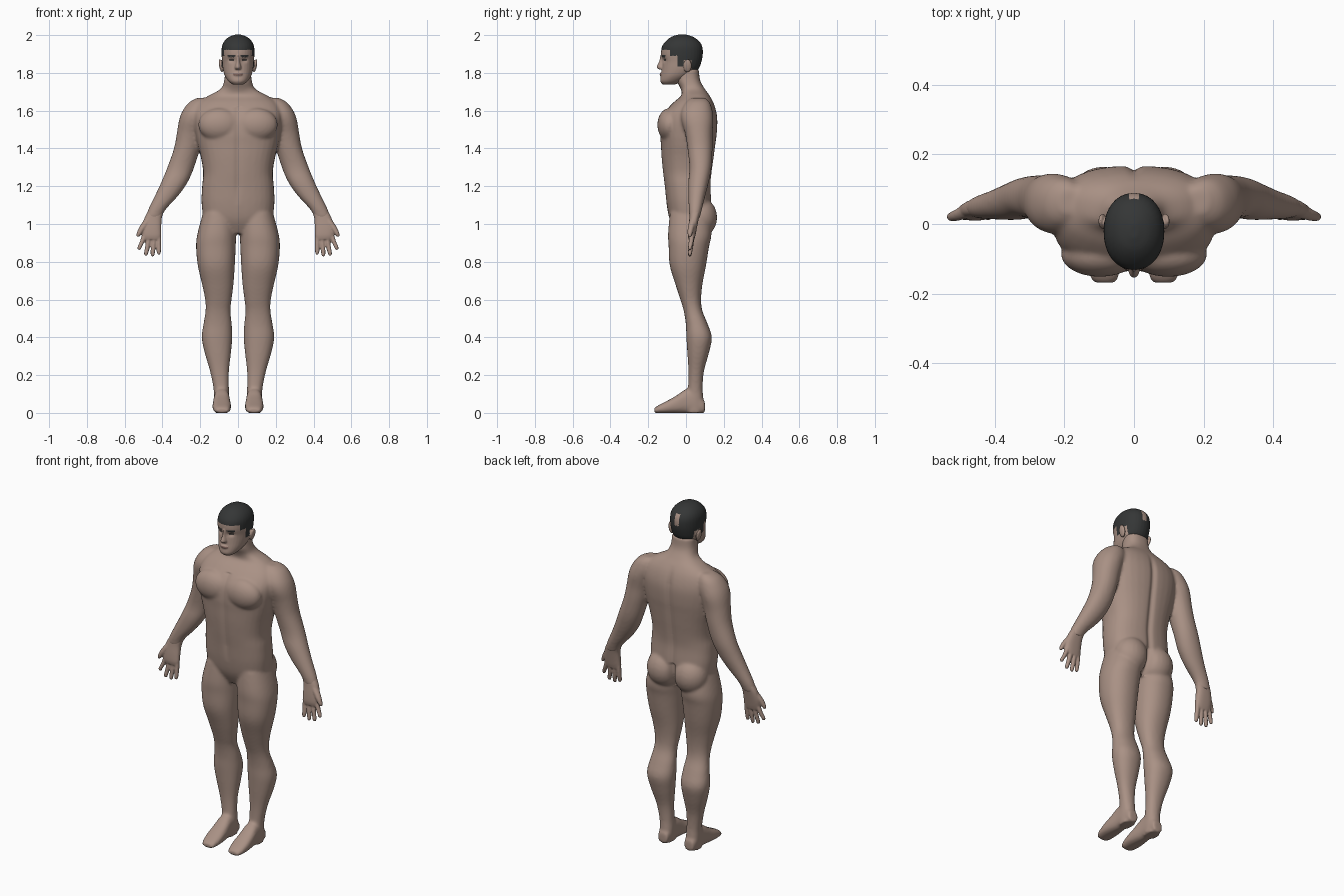
import bpy, bmesh, math
from mathutils import Matrix, Vector


def material(name, rgb):
    m = bpy.data.materials.new(name)
    m.diffuse_color = (*rgb, 1)
    return m


SKIN = material("skin", (0.40, 0.285, 0.235))
HAIR = material("dark hair", (0.035, 0.037, 0.037))
LIPS = material("lips", (0.22, 0.13, 0.11))
EYES = material("eyes", (0.06, 0.05, 0.045))


def smooth_rows(rows, steps=4):
    """Catmull-Rom interpolation between hand-set sections."""
    out = []
    for i in range(len(rows) - 1):
        p0, p1, p2 = rows[max(i - 1, 0)], rows[i], rows[i + 1]
        p3 = rows[min(i + 2, len(rows) - 1)]
        for k in range(steps):
            t = k / steps
            out.append([0.5 * (2 * b + (c - a) * t + (2 * a - 5 * b + 4 * c - d) * t * t
                               + (3 * b - a - 3 * c + d) * t ** 3)
                        for a, b, c, d in zip(p0, p1, p2, p3)])
    return out + [list(rows[-1])]


def loft(bm, rows, power=2.2, sides=(1,), along_y=False, n=32):
    """Rows: (position, centre x, half width, front, back) of rounded sections."""
    for s in sides:
        rings = []
        for p, cx, rx, f, b in smooth_rows(rows):
            ring = []
            for k in range(n):
                a = 2 * math.pi * k / n
                c, d = math.cos(a), math.sin(a)
                u = s * (cx + rx * math.copysign(abs(c) ** (2 / power), c))
                v = (f + b) / 2 + (b - f) / 2 * math.copysign(abs(d) ** (2 / power), d)
                ring.append(bm.verts.new((u, p, v) if along_y else (u, v, p)))
            rings.append(ring)
        for r, q in zip(rings, rings[1:]):
            for k in range(n):
                j = (k + 1) % n
                bm.faces.new((r[k], r[j], q[j], q[k]))
        bm.faces.new(rings[0])
        bm.faces.new(rings[-1])


def ball(bm, centre, radii, sides=(-1, 1), tilt=0):
    for s in sides:
        m = (Matrix.Translation((s * centre[0], centre[1], centre[2]))
             @ Matrix.Rotation(s * tilt, 4, 'Y') @ Matrix.Diagonal((*radii, 1)))
        bmesh.ops.create_uvsphere(bm, u_segments=24, v_segments=16, radius=1, matrix=m)


def fuse(name, bm, voxel, iterations, sculpt=None, paint=None):
    """Merge overlapping volumes into one smooth skin, then sculpt and colour it."""
    bmesh.ops.recalc_face_normals(bm, faces=bm.faces)
    raw = bpy.data.meshes.new(name)
    bm.to_mesh(raw)
    bm.free()
    ob = bpy.data.objects.new(name, raw)
    bpy.context.collection.objects.link(ob)
    mod = ob.modifiers.new("fuse", 'REMESH')
    mod.mode, mod.voxel_size = 'VOXEL', voxel
    mod = ob.modifiers.new("soften", 'SMOOTH')
    mod.factor, mod.iterations = 0.5, iterations
    dg = bpy.context.evaluated_depsgraph_get()
    me = bpy.data.meshes.new_from_object(ob.evaluated_get(dg))
    ob.modifiers.clear()
    ob.data = me
    me.materials.clear()
    for m in (SKIN, HAIR, LIPS, EYES) if paint else (SKIN,):
        me.materials.append(m)
    if sculpt:
        for v in me.vertices:
            v.co.y += sculpt(*v.co)
    for p in me.polygons:
        p.use_smooth = True
        p.material_index = paint(*p.center) if paint else 0
    return ob


BOTH = (-1, 1)

# Body: trunk and neck
body = bmesh.new()
loft(body, [(0.95, 0, 0.06, -0.05, 0.08), (1.02, 0, 0.17, -0.085, 0.125),
            (1.10, 0, 0.192, -0.102, 0.135), (1.20, 0, 0.190, -0.113, 0.13),
            (1.27, 0, 0.184, -0.122, 0.136), (1.35, 0, 0.196, -0.130, 0.147),
            (1.42, 0, 0.214, -0.134, 0.156), (1.48, 0, 0.226, -0.138, 0.164),
            (1.55, 0, 0.235, -0.132, 0.167), (1.60, 0, 0.230, -0.106, 0.16),
            (1.645, 0, 0.205, -0.065, 0.145), (1.68, 0, 0.155, -0.025, 0.125),
            (1.715, 0, 0.092, -0.028, 0.10), (1.76, 0, 0.073, -0.048, 0.075),
            (1.82, 0, 0.068, -0.045, 0.068)], 2.5)
ball(body, (0.098, -0.088, 1.525), (0.112, 0.064, 0.088))          # chest muscles
ball(body, (0.088, 0.075, 1.035), (0.098, 0.090, 0.105))           # buttocks
# Arms
loft(body, [(1.668, 0.185, 0.03, 0.03, 0.10), (1.645, 0.20, 0.058, 0.0, 0.125),
            (1.60, 0.216, 0.077, -0.025, 0.14), (1.55, 0.235, 0.077, -0.025, 0.145),
            (1.48, 0.252, 0.072, -0.005, 0.14), (1.40, 0.270, 0.069, 0.008, 0.14),
            (1.30, 0.303, 0.071, 0.018, 0.135), (1.22, 0.337, 0.070, 0.012, 0.12),
            (1.15, 0.378, 0.062, 0.012, 0.102), (1.08, 0.427, 0.047, 0.015, 0.085),
            (1.03, 0.450, 0.041, 0.018, 0.072)], 2.1, BOTH)
# Legs
loft(body, [(1.06, 0.10, 0.085, -0.085, 0.12), (0.95, 0.1125, 0.102, -0.095, 0.135),
            (0.88, 0.117, 0.105, -0.092, 0.122), (0.78, 0.115, 0.098, -0.086, 0.106),
            (0.68, 0.107, 0.083, -0.056, 0.087), (0.60, 0.104, 0.070, -0.030, 0.080),
            (0.54, 0.106, 0.066, -0.012, 0.087), (0.47, 0.108, 0.075, -0.001, 0.115),
            (0.40, 0.111, 0.081, 0.002, 0.137), (0.32, 0.107, 0.070, 0.007, 0.122),
            (0.22, 0.098, 0.050, 0.013, 0.095), (0.13, 0.089, 0.041, 0.010, 0.088),
            (0.07, 0.086, 0.041, 0.0, 0.092), (0.0, 0.086, 0.038, 0.0, 0.088)], 2.2, BOTH)
# Feet
loft(body, [(-0.168, 0.085, 0.030, 0.0, 0.025), (-0.15, 0.085, 0.042, -0.002, 0.038),
            (-0.10, 0.086, 0.049, -0.002, 0.064), (-0.05, 0.086, 0.047, -0.002, 0.092),
            (0.0, 0.086, 0.042, -0.002, 0.125), (0.05, 0.086, 0.040, -0.002, 0.12),
            (0.10, 0.086, 0.030, 0.0, 0.06)], 2.6, BOTH, True)


def body_grooves(x, y, z):
    line = math.exp(-(x / 0.016) ** 2)
    if y > 0.06 and 0.95 < z < 1.68:                    # spine and cleft
        return -line * (0.022 if z < 1.1 else 0.012) * min(1, (1.68 - z) * 10)
    if y < -0.08 and 1.1 < z < 1.62:                    # breastbone
        return 0.007 * line * min(1, (z - 1.1) * 10)
    return 0


fuse("body", body, 0.008, 7, body_grooves)

# Hands: palm, four fingers and an outward thumb
hands = bmesh.new()
loft(hands, [(1.07, 0.433, 0.042, 0.022, 0.078), (1.03, 0.450, 0.046, 0.018, 0.068),
             (0.98, 0.457, 0.051, 0.012, 0.058), (0.94, 0.456, 0.050, 0.010, 0.050),
             (0.918, 0.454, 0.043, 0.014, 0.044)], 2.5, BOTH)
for x0, x1, z1 in ((0.493, 0.522, 0.862), (0.468, 0.487, 0.832),
                   (0.443, 0.452, 0.828), (0.419, 0.419, 0.838)):
    loft(hands, [(0.95, x0, 0.013, 0.018, 0.046), ((0.95 + z1) / 2, (x0 + x1) / 2, 0.0125, 0.014, 0.040),
                 (z1 + 0.012, x1, 0.011, 0.010, 0.031), (z1, x1, 0.006, 0.014, 0.026)], 2, BOTH, n=16)
loft(hands, [(1.03, 0.47, 0.022, 0.02, 0.06), (0.985, 0.503, 0.019, 0.010, 0.044),
             (0.95, 0.523, 0.014, 0.008, 0.034), (0.932, 0.530, 0.007, 0.012, 0.028)], 2, BOTH, n=16)
fuse("hands", hands, 0.005, 3)

# Head: skull, jaw, nose, lips and ears
head = bmesh.new()
loft(head, [(1.738, 0, 0.028, -0.122, -0.06), (1.755, 0, 0.050, -0.136, -0.02),
            (1.785, 0, 0.070, -0.133, 0.03), (1.82, 0, 0.080, -0.128, 0.066),
            (1.86, 0, 0.084, -0.125, 0.082), (1.90, 0, 0.087, -0.132, 0.089),
            (1.94, 0, 0.085, -0.127, 0.086), (1.97, 0, 0.071, -0.105, 0.068),
            (1.992, 0, 0.045, -0.075, 0.035), (2.003, 0, 0.012, -0.04, 0.0)], 2.15)
loft(head, [(1.895, 0, 0.008, -0.136, -0.09), (1.86, 0, 0.011, -0.143, -0.09),
            (1.83, 0, 0.018, -0.156, -0.09), (1.818, 0, 0.016, -0.142, -0.09)], 2, n=16)
ball(head, (0, -0.122, 1.792), (0.028, 0.018, 0.012), (1,))
ball(head, (0.090, 0.008, 1.838), (0.010, 0.022, 0.036), tilt=0.2)


def eye_sockets(x, y, z):
    if y > -0.07:
        return 0
    return 0.010 * math.exp(-((abs(x) - 0.034) / 0.016) ** 2 - ((z - 1.868) / 0.012) ** 2)


def head_colours(x, y, z):
    ax = abs(x)
    if y < -0.07:
        if 0.014 < ax < 0.056 and 1.884 < z < 1.894:
            return 1                                    # eyebrows
        if 0.021 < ax < 0.047 and 1.863 < z < 1.873:
            return 3                                    # eyes
        if ax < 0.026 and 1.787 < z < 1.797:
            return 2                                    # lips
    if ax < 0.013 and y > 0.05 and 1.90 < z < 1.965:
        return 0                                        # bare patch at the crown
    if ax > 0.088 and z < 1.873 and -0.02 < y < 0.035:
        return 0                                        # ears
    edge = (1.922 if y < -0.085 else 1.892 if y < -0.045 else
            1.835 if y < -0.012 else 1.868 if y < 0.03 else 1.815)
    return 1 if z > edge else 0


fuse("head", head, 0.004, 4, eye_sockets, head_colours)
